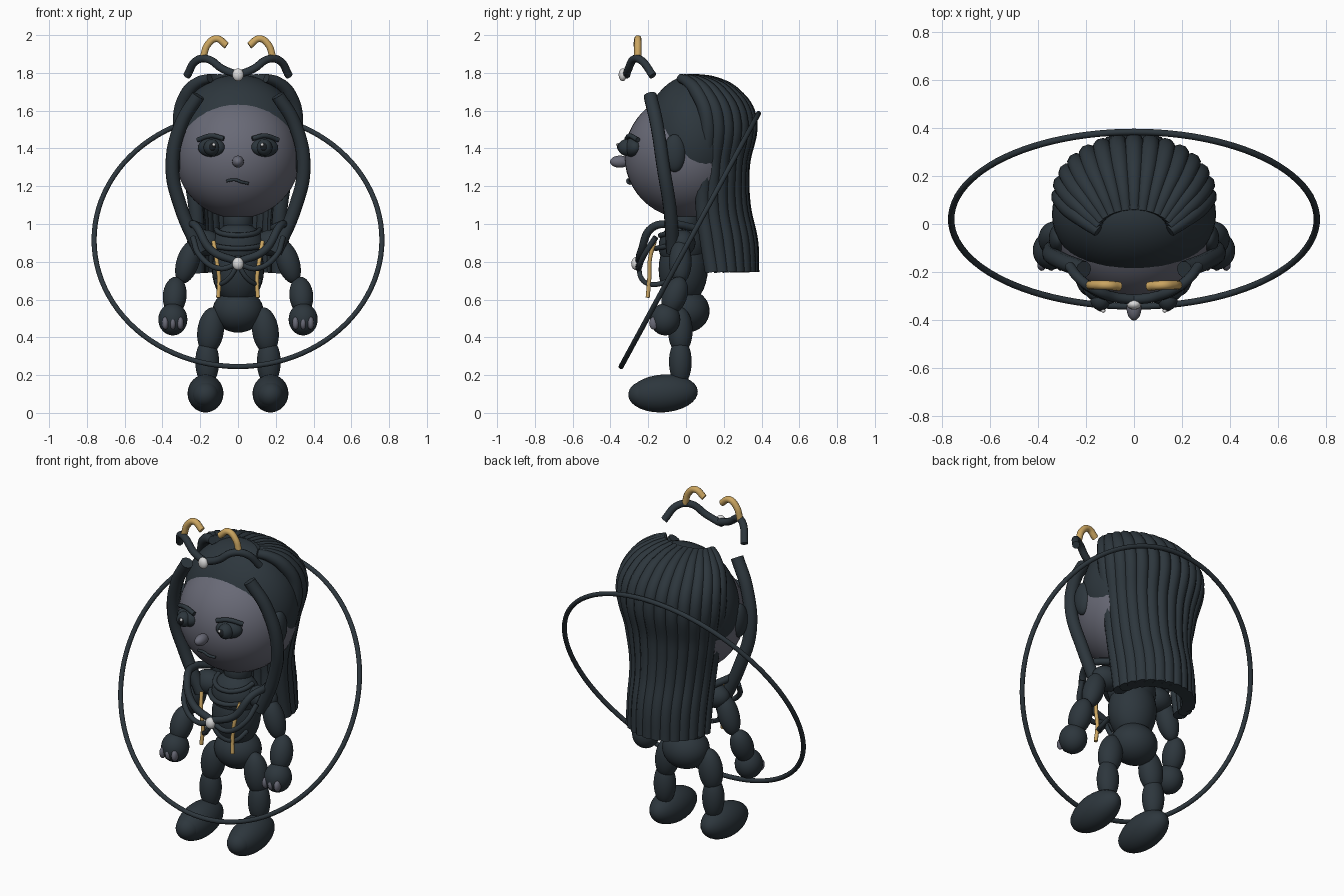
import bpy
from math import sin, cos, pi, radians

if "Cube" in bpy.data.objects:
    bpy.data.objects.remove(bpy.data.objects["Cube"])


def material(name, r, g, b):
    m = bpy.data.materials.new(name)
    m.use_nodes = True
    m.diffuse_color = (r, g, b, 1)
    m.node_tree.nodes["Principled BSDF"].inputs["Base Color"].default_value = (r, g, b, 1)
    return m


DARK = material("dark slate", .026, .037, .046)
SKIN = material("grey skin", .14, .143, .182)
GOLD = material("gold", .6, .38, .12)
PEARL = material("pearl", .7, .7, .7)
BLACK = material("eye black", .01, .013, .016)


def finish(name, mat):
    o = bpy.context.object
    o.name = name
    o.data.materials.clear()
    o.data.materials.append(mat)
    bpy.ops.object.shade_smooth_by_angle(angle=radians(40))
    return o


def ball(name, loc, size, mat=DARK, tilt=(0, 0, 0), seg=32):
    bpy.ops.mesh.primitive_uv_sphere_add(segments=seg, ring_count=seg // 2, radius=1, location=loc,
                                         rotation=[radians(t) for t in tilt])
    bpy.context.object.scale = size
    return finish(name, mat)


def tube(name, points, radius, mat=DARK, radii=None):
    curve = bpy.data.curves.new(name, "CURVE")
    curve.dimensions = "3D"
    curve.bevel_depth = radius
    curve.bevel_resolution = 3
    curve.resolution_u = 8
    curve.use_fill_caps = True
    spline = curve.splines.new("BEZIER")
    spline.bezier_points.add(len(points) - 1)
    for i, (bp, p) in enumerate(zip(spline.bezier_points, points)):
        bp.co = p
        bp.handle_left_type = bp.handle_right_type = "AUTO"
        bp.radius = radii[i] if radii else 1
    o = bpy.data.objects.new(name, curve)
    bpy.context.collection.objects.link(o)
    bpy.ops.object.select_all(action="DESELECT")
    o.select_set(True)
    bpy.context.view_layer.objects.active = o
    bpy.ops.object.convert(target="MESH")
    return finish(name, mat)


def flip(points, s):
    return [(s * x, y, z) for x, y, z in points]


# Head, scalp, nose and mouth
ball("head", (0, 0, 1.36), (.33, .325, .33), SKIN, seg=48)
ball("scalp", (0, .04, 1.44), (.342, .268, .35), seg=48)
ball("nose", (0, -.35, 1.33), (.031, .052, .032), SKIN)
tube("mouth", [(-.06, -.295, 1.228), (-.015, -.307, 1.234), (.02, -.307, 1.222), (.055, -.295, 1.215)], .008)

# Long back hair: fan of tubes falling in a wave (half width, centre y, depth, height)
rows = [(.15, -.03, .085, 1.772), (.205, .01, .14, 1.752), (.265, .06, .19, 1.695), (.305, .11, .225, 1.57),
        (.26, .1, .2, 1.3), (.225, .09, .215, 1.1), (.215, .115, .23, .9), (.215, .14, .21, .745)]
STRANDS = 15
for i in range(STRANDS):
    a = pi * i / (STRANDS - 1)
    tube("hair_strand", [(rx * cos(a), cy + ry * sin(a), z) for rx, cy, ry, z in rows],
         .04, radii=[.6, .75, .95, 1, 1, 1, 1, 1])

# Torso
ball("neck", (0, 0, 1.02), (.08, .08, .1))
ball("upper_chest", (0, -.02, .88), (.14, .125, .13))
ball("torso", (0, -.015, .76), (.138, .13, .19))
ball("hips", (0, 0, .54), (.135, .125, .115))

for s in (-1, 1):
    side = "left" if s > 0 else "right"

    def pair(name, loc, size, mat=DARK, tilt=(0, 0, 0), seg=32):
        ball(side + "_" + name, (s * loc[0], loc[1], loc[2]), size, mat,
             (tilt[0], s * tilt[1], s * tilt[2]), seg)

    # Face details
    pair("ear", (.315, -.06, 1.375), (.04, .06, .1))
    pair("eye", (.14, -.285, 1.405), (.075, .045, .05), DARK, (0, 0, 20))
    pair("iris", (.14, -.315, 1.405), (.042, .045, .044))
    pair("pupil", (.137, -.345, 1.407), (.022, .02, .025), BLACK, seg=16)
    pair("eye_glint", (.128, -.362, 1.42), (.009, .008, .009), PEARL, seg=12)
    tube(side + "_brow", flip([(.075, -.313, 1.452), (.14, -.297, 1.467), (.213, -.255, 1.445)], s), .013)

    # Face-framing lock
    tube(side + "_front_lock", flip([(.21, -.19, 1.68), (.3, -.155, 1.53), (.348, -.12, 1.3),
                                     (.3, -.085, 1.08), (.2, -.07, .85)], s), .036)

    # Arm with hand and fingers
    pair("upper_arm", (.265, -.03, .8), (.06, .06, .12), DARK, (0, -18, 0))
    pair("shoulder", (.18, -.02, .9), (.09, .07, .07))
    pair("forearm", (.335, -.06, .62), (.063, .065, .105), DARK, (-20, -5, 0))
    pair("hand", (.345, -.11, .495), (.077, .08, .085))
    for x in (.305, .345, .385):
        pair("finger", (x, -.17, .475), (.018, .025, .034), SKIN, seg=16)

    # Leg
    pair("thigh", (.145, -.03, .435), (.07, .065, .125), DARK, (0, -8, 0))
    pair("shin", (.163, -.03, .27), (.063, .06, .125))
    pair("foot", (.172, -.12, .103), (.095, .183, .1), DARK, (4, 0, 0))
    pair("toe_cap", (.172, -.225, .097), (.07, .08, .07))

    # Headband half and horn
    tube(side + "_headband", flip([(0, -.315, 1.79), (.08, -.305, 1.82), (.16, -.275, 1.873),
                                   (.22, -.235, 1.865), (.27, -.175, 1.785)], s), .021)
    tube(side + "_horn", flip([(.185, -.255, 1.88), (.16, -.255, 1.95), (.115, -.255, 1.981),
                               (.06, -.26, 1.945)], s), .019, GOLD)

    # Chest harness
    tube(side + "_shoulder_strap", flip([(.19, .04, .98), (.24, -.08, 1.0), (.215, -.18, .98),
                                         (.14, -.235, .86), (0, -.25, .8)], s), .021)
    tube(side + "_chest_loop", flip([(.24, -.16, .93), (.2, -.225, .83), (.1, -.25, .765),
                                     (0, -.25, .79)], s), .015)
    tube(side + "_lower_loop", flip([(0, -.25, .785), (.05, -.235, .71), (.1, -.18, .68),
                                     (.115, -.08, .7)], s), .013)
    tube(side + "_gold_cord", flip([(.13, -.165, .91), (.115, -.19, .82), (.1, -.195, .7),
                                    (.105, -.203, .61)], s), .011, GOLD)

# Neck rings on the chest
for z, r in ((.97, .115), (.9, .14)):
    tube("chest_ring", [(r * cos(a), -.02 + r * sin(a), z - .03 * abs(sin(a)))
                        for a in [pi + pi * k / 6 for k in range(7)]], .014)

# Pearls on headband and harness
ball("headband_pearl", (0, -.335, 1.79), (.03, .022, .034), PEARL, seg=16)
ball("harness_pearl", (0, -.265, .79), (.03, .025, .034), PEARL, seg=16)

# Large tilted hoop
bpy.ops.mesh.primitive_torus_add(major_segments=96, minor_segments=12, major_radius=.762, minor_radius=.0135,
                                 location=(0, .02, .915), rotation=(radians(61.5), 0, 0))
finish("hoop", DARK)
